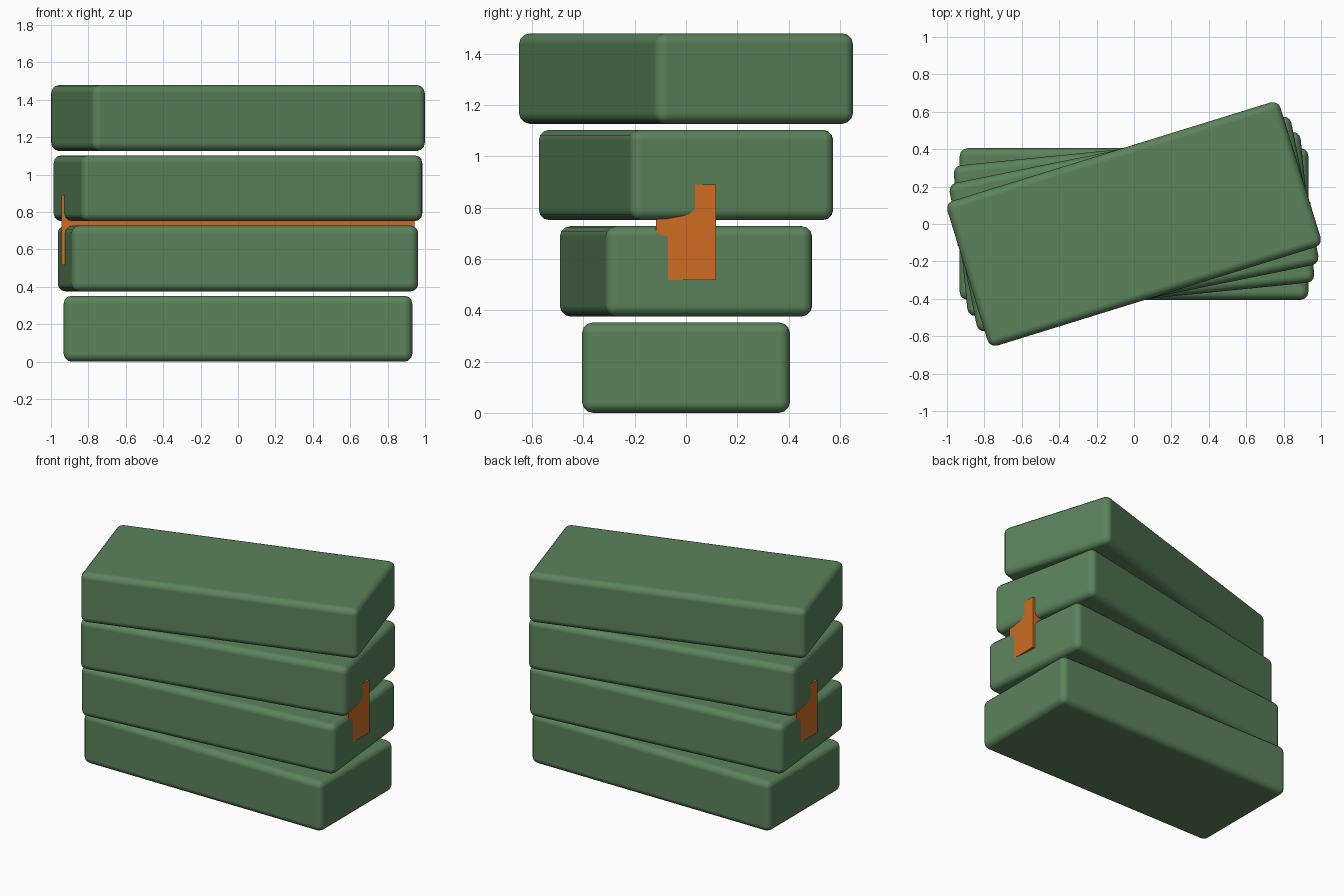
import bpy

if "Cube" in bpy.data.objects:
    bpy.data.objects.remove(bpy.data.objects["Cube"])

HALF_X, HALF_Y, HEIGHT = 0.932, 0.405, 0.352
PITCH = 0.3755      # height step between slabs
TWIST = 0.1         # radians added per slab


def material(name, rgb):
    m = bpy.data.materials.new(name)
    m.diffuse_color = (*rgb, 1.0)
    m.use_nodes = True
    m.node_tree.nodes["Principled BSDF"].inputs["Base Color"].default_value = m.diffuse_color
    return m


green = material("leaf green", (0.105, 0.225, 0.105))
orange = material("orange", (0.62, 0.15, 0.016))


def box(name, size, centre, mat, turn=0.0):
    bpy.ops.mesh.primitive_cube_add(size=1, location=centre)
    ob = bpy.context.object
    ob.name = name
    ob.scale = size
    bpy.ops.object.transform_apply(location=False, rotation=False, scale=True)
    ob.rotation_euler.z = turn
    ob.data.materials.append(mat)
    return ob


# four rounded slabs, each twisted a little further than the one below
for i in range(4):
    slab = box(f"slab_{i + 1}", (2 * HALF_X, 2 * HALF_Y, HEIGHT),
               (0, 0, HEIGHT / 2 + i * PITCH), green, i * TWIST)
    bpy.ops.object.shade_smooth()
    bevel = slab.modifiers.new("rounded_edges", 'BEVEL')
    bevel.width = 0.042
    bevel.segments = 3
    bevel.limit_method = 'ANGLE'
    bevel.harden_normals = True

# straight bar running through the middle slabs, its ends just breaking the surface
box("core_bar", (2 * 0.9437, 0.234, 0.372), (0, 0, 0.704), orange)
